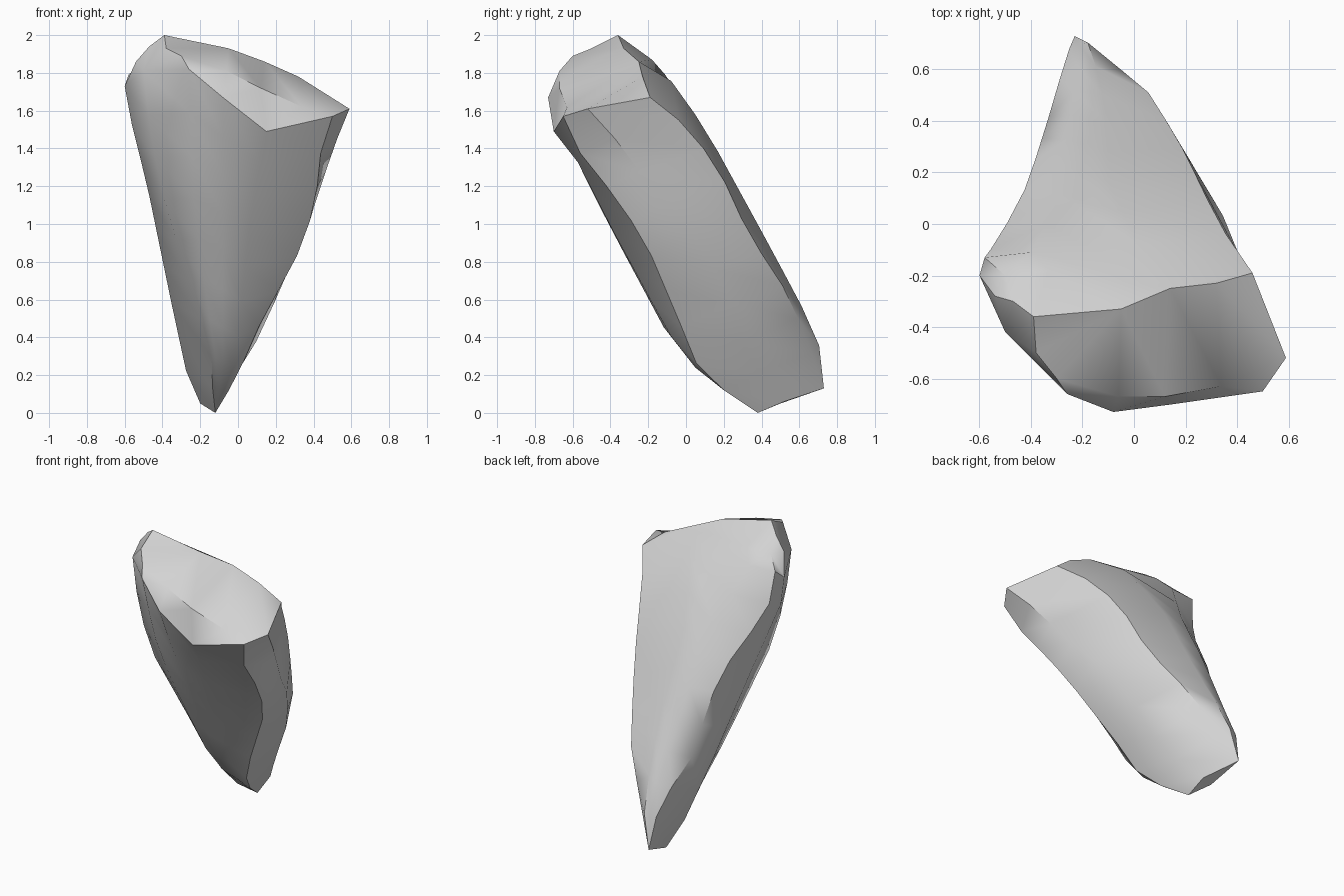
import bpy
import bmesh
import math
from mathutils import Vector
from mathutils.geometry import delaunay_2d_cdt

# Remove the default object
default_cube = bpy.data.objects.get("Cube")
if default_cube:
    bpy.data.objects.remove(default_cube, do_unlink=True)


def make_material(name, grey):
    material = bpy.data.materials.new(name)
    material.use_nodes = True
    colour = (grey, grey, grey, 1)
    material.diffuse_color = colour
    shader = next(node for node in material.node_tree.nodes
                  if node.type == "BSDF_PRINCIPLED")
    shader.inputs["Base Color"].default_value = colour
    return material


def resample(points, count):
    """Spread evenly spaced points along a polyline."""
    points = [Vector(point) for point in points]
    spans = [(b - a).length for a, b in zip(points, points[1:])]
    result = [points[0]]
    for step in range(1, count - 1):
        left = sum(spans) * step / (count - 1)
        index = 0
        while left > spans[index]:
            left -= spans[index]
            index += 1
        result.append(points[index].lerp(points[index + 1], left / spans[index]))
    return result + [points[-1]]


def add_sides(bm, rails, count):
    """Skin neighbouring rails with quads, and return the top loop."""
    columns = [[bm.verts.new(point) for point in resample(rail, count)]
               for rail in rails]
    for left, right in zip(columns, columns[1:] + columns[:1]):
        for row in range(count - 1):
            bm.faces.new((left[row], left[row + 1], right[row + 1], right[row]))
    return [column[0] for column in columns]


def add_crown(bm, loop, ridges):
    """Close the top loop with facets that follow the ridge lines."""
    verts = list(loop)
    edges = []
    for ridge in ridges:
        start = len(verts)
        verts += [bm.verts.new(point) for point in ridge]
        edges += [(i, i + 1) for i in range(start, len(verts) - 1)]
    flat = [vert.co.to_2d() for vert in verts]
    outline = list(range(len(loop)))
    result = delaunay_2d_cdt(flat, edges, [outline], 1, 1e-5)
    triangles, sources = result[2], result[3]
    for triangle in triangles:
        bm.faces.new([verts[sources[i][0]] for i in triangle])


def make_rock(name, rails, ridges, material, sharp_angle):
    bm = bmesh.new()
    loop = add_sides(bm, rails, 10)
    add_crown(bm, loop, ridges)
    # Merge the rails at the foot and close the small sole
    bmesh.ops.remove_doubles(bm, verts=list(bm.verts), dist=.001)
    sole = [edge for edge in bm.edges if edge.is_boundary]
    bmesh.ops.holes_fill(bm, edges=sole, sides=0)
    bmesh.ops.recalc_face_normals(bm, faces=list(bm.faces))

    mesh = bpy.data.meshes.new(name)
    bm.to_mesh(mesh)
    bm.free()
    mesh.materials.append(material)
    rock = bpy.data.objects.new(name, mesh)
    bpy.context.scene.collection.objects.link(rock)

    # Smooth the shallow facets, keep the broken edges crisp
    bpy.ops.object.select_all(action="DESELECT")
    rock.select_set(True)
    bpy.context.view_layer.objects.active = rock
    bpy.ops.object.shade_smooth_by_angle(angle=sharp_angle)


# Points of the foot
foot_tip = (-.12, .38, 0)
foot_back = (-.23, .73, .13)

# Overhanging underside, from the narrow side to the broad flank
narrow_front_edge = [(-.5, -.42, 1.81), (-.46, -.41, 1.45), (-.39, -.34, 1.13),
                     (-.22, -.11, .56), (-.14, .02, .3), (-.14, .12, .18),
                     foot_tip]
underside_outer = [(-.26, -.66, 1.82), (-.25, -.55, 1.4), (-.23, -.4, 1.05),
                   (-.15, -.14, .5), (-.11, .06, .23), foot_tip]
underside_middle = [(-.08, -.73, 1.67), (-.08, -.61, 1.4), (-.08, -.4, .98),
                    (-.08, -.1, .42), (-.08, .07, .22), foot_tip]
underside_nose = [(.15, -.7, 1.49), (.12, -.59, 1.36), (.06, -.39, .97),
                  (0, -.09, .42), (-.04, .08, .2), foot_tip]

# Broad flank
flank_front_edge = [(.5, -.65, 1.57), (.44, -.58, 1.4), (.42, -.42, 1.2),
                    (.36, -.22, .92), (.08, 0, .4), (0, .08, .2), foot_tip]
flank_middle = [(.59, -.52, 1.61), (.5, -.32, 1.39), (.42, -.15, 1.14),
                (.33, .07, .9), (.2, .24, .6), (.06, .31, .3), (-.12, .52, .06)]
flank_back_edge = [(.46, -.19, 1.67), (.33, 0, 1.52), (.25, .17, 1.3),
                   (.17, .33, .95), (.05, .52, .66), (-.09, .63, .42),
                   foot_back]

# Sloping back
back_middle = [(.14, -.25, 1.86), (0, -.05, 1.74), (-.1, .16, 1.4),
               (-.11, .45, .87), (-.17, .7, .4), foot_back]
back_outer = [(-.4, -.11, 1.79), (-.27, .14, 1.41), (-.25, .35, 1.05),
              (-.21, .69, .38), foot_back]

# Narrow side
narrow_back_edge = [(-.58, -.13, 1.79), (-.55, -.09, 1.51), (-.44, .09, 1.31),
                    (-.38, .26, 1.05), (-.33, .42, .65), (-.26, .66, .42),
                    foot_back]
narrow_middle = [(-.6, -.2, 1.73), (-.57, -.23, 1.56), (-.48, -.08, 1.2),
                 (-.35, .22, .57), (-.27, .42, .2), (-.2, .5, .05)]

# Ridges across the slanted top
top_back_rim = [(-.47, -.3, 1.94), (-.39, -.36, 2), (-.05, -.33, 1.93)]
top_front_rim = [(-.38, -.5, 1.93), (-.3, -.6, 1.89), (-.06, -.67, 1.81),
                 (.12, -.67, 1.72), (.34, -.63, 1.62)]
rim_step = [(.32, -.23, 1.78)]
peak_chip = [(-.33, -.18, 1.87), (-.5, -.2, 1.86), (-.54, -.28, 1.86)]

make_rock("rock",
          [narrow_front_edge, underside_outer, underside_middle,
           underside_nose, flank_front_edge, flank_middle, flank_back_edge,
           back_middle, back_outer, narrow_back_edge, narrow_middle],
          [top_back_rim, top_front_rim, rim_step, peak_chip],
          make_material("stone_grey", .65), math.radians(40))
